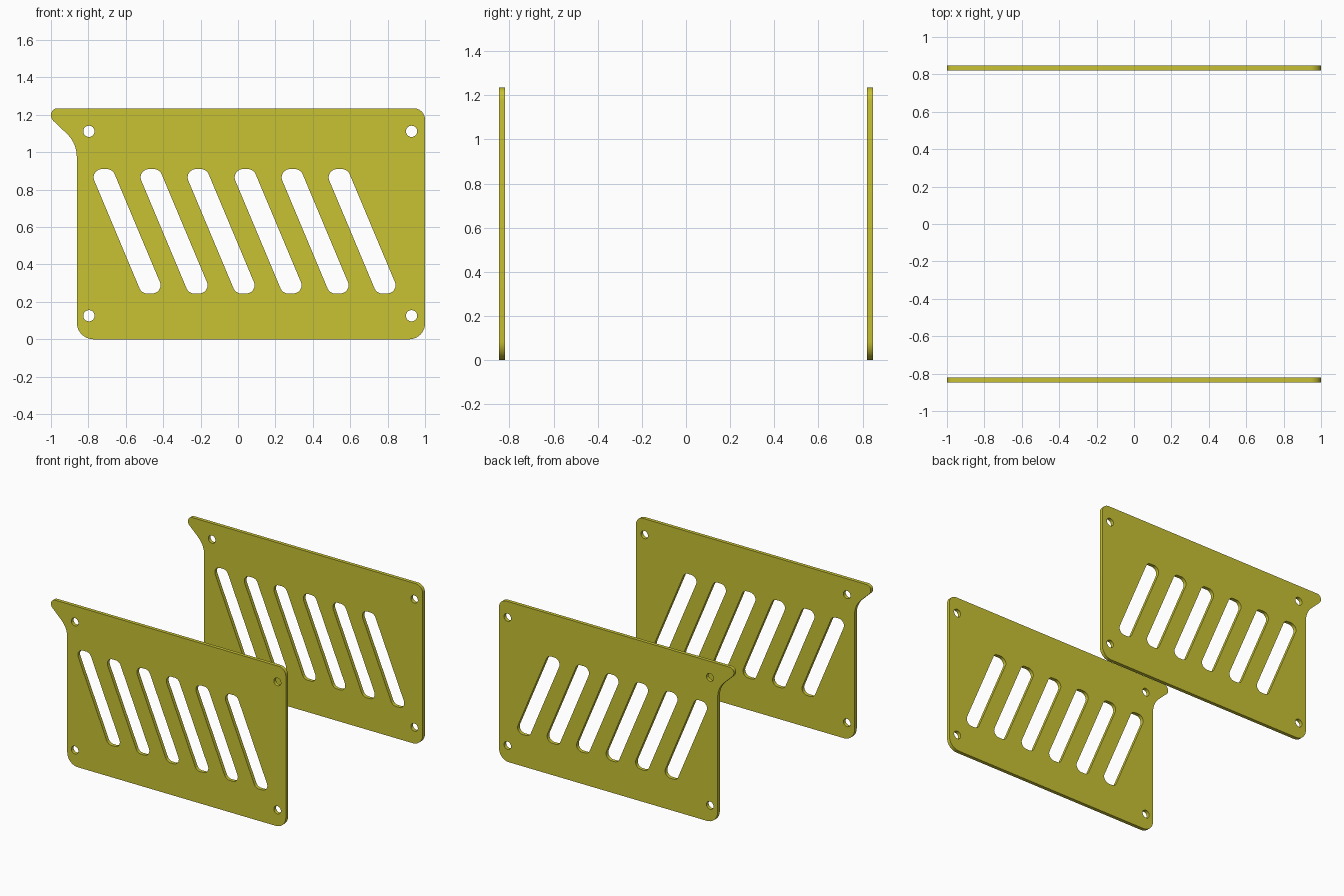
import bpy, bmesh, math
from mathutils import Vector

if "Cube" in bpy.data.objects:
    bpy.data.objects.remove(bpy.data.objects["Cube"])

yellow = bpy.data.materials.new("mustard yellow")
yellow.diffuse_color = (0.58, 0.54, 0.034, 1)
yellow.use_nodes = True
yellow.node_tree.nodes["Principled BSDF"].inputs["Base Color"].default_value = yellow.diffuse_color


def fillet(corners, steps=10):
    """Round every (x, z, radius) corner of a closed polygon."""
    pts = []
    for i, (x, z, r) in enumerate(corners):
        p = Vector((x, z))
        a = (Vector(corners[i - 1][:2]) - p).normalized()
        b = (Vector(corners[(i + 1) % len(corners)][:2]) - p).normalized()
        half = a.angle(b) / 2
        centre = p + (a + b).normalized() * (r / math.sin(half))
        start = p + a * (r / math.tan(half)) - centre
        end = p + b * (r / math.tan(half)) - centre
        sweep = math.pi - 2 * half
        for k in range(steps + 1):
            t = k / steps
            pts.append(centre + (start * math.sin((1 - t) * sweep)
                                 + end * math.sin(t * sweep)) / math.sin(sweep))
    return pts


def circle(x, z, r, n=32):
    return [Vector((x + r * math.cos(2 * math.pi * k / n),
                    z + r * math.sin(2 * math.pi * k / n))) for k in range(n)]


# Plate outline with the pointed lug at the upper left
loops = [fillet([(-0.862, 0, 0.09), (1, 0, 0.085), (1, 1.235, 0.06),
                 (-1, 1.235, 0.035), (-1, 1.18, 0.04), (-0.862, 1.049, 0.17)])]
# Slanted vent slots
for i in range(6):
    dx = i * 0.2513
    loops.append(fillet([(-0.515 + dx, 0.245, 0.044), (-0.392 + dx, 0.245, 0.044),
                         (-0.671 + dx, 0.91, 0.044), (-0.794 + dx, 0.91, 0.044)]))
# Screw holes
for x in (-0.797, 0.928):
    for z in (0.126, 1.112):
        loops.append(circle(x, z, 0.03))


def side_plate(name, y):
    curve = bpy.data.curves.new(name + "_profile", 'CURVE')
    curve.dimensions = '2D'
    curve.fill_mode = 'BOTH'
    curve.extrude = 0.0135
    for pts in loops:
        s = curve.splines.new('POLY')
        s.points.add(len(pts) - 1)
        for q, p in zip(s.points, pts):
            q.co = (p.x, p.y, 0, 1)
        s.use_cyclic_u = True
    temp = bpy.data.objects.new(name + "_profile", curve)
    bpy.context.collection.objects.link(temp)
    bpy.context.view_layer.update()
    mesh = bpy.data.meshes.new_from_object(
        temp.evaluated_get(bpy.context.evaluated_depsgraph_get()))
    bpy.data.objects.remove(temp)

    # Weld caps to walls and stand the plate upright
    bm = bmesh.new()
    bm.from_mesh(mesh)
    bmesh.ops.remove_doubles(bm, verts=bm.verts, dist=1e-5)
    for v in bm.verts:
        v.co = (v.co.x, -v.co.z, v.co.y)
    bmesh.ops.recalc_face_normals(bm, faces=bm.faces)
    bm.to_mesh(mesh)
    bm.free()
    mesh.materials.clear()
    mesh.materials.append(yellow)
    obj = bpy.data.objects.new(name, mesh)
    obj.location.y = y
    bpy.context.collection.objects.link(obj)
    bpy.ops.object.select_all(action='DESELECT')
    obj.select_set(True)
    bpy.context.view_layer.objects.active = obj
    bpy.ops.object.shade_smooth_by_angle(angle=math.radians(30))


side_plate("front_plate", -0.833)
side_plate("back_plate", 0.833)
